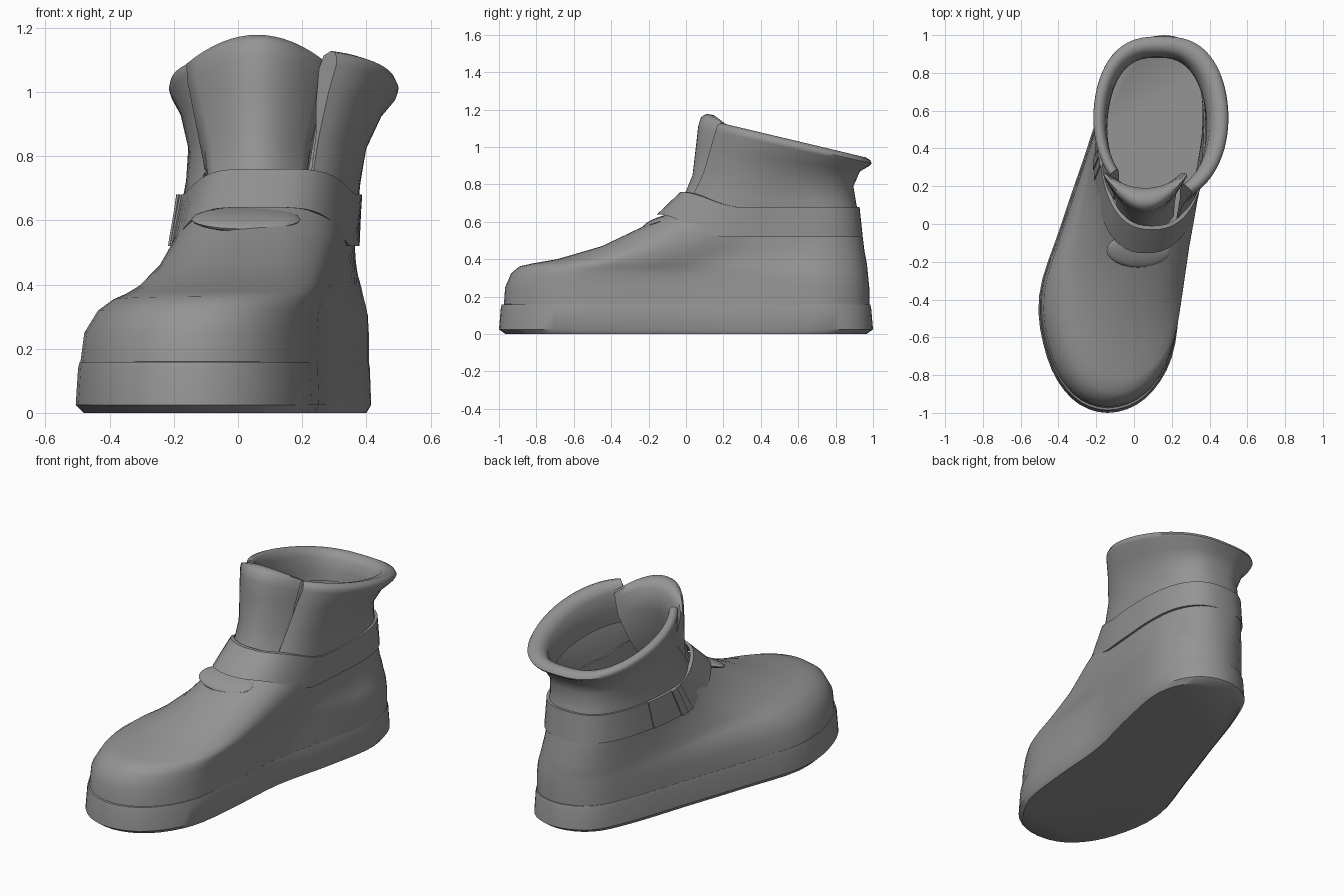
import bpy, bmesh
from math import sin, cos, pi, copysign

if "Cube" in bpy.data.objects:
    bpy.data.objects.remove(bpy.data.objects["Cube"])

SIDES = 64
grey = bpy.data.materials.new("boot grey")
grey.use_nodes = True
GREY = (0.3, 0.3, 0.3, 1)
grey.diffuse_color = GREY
grey.node_tree.nodes["Principled BSDF"].inputs["Base Color"].default_value = GREY

# Footprint: x of each edge at equal angle steps from toe to heel
RIGHT = [-.14, .06, .2, .245, .275, .365, .415, .335, .16]
LEFT = [-.33, -.46, -.503, -.385, -.255, -.145, -.03]
FOOT = RIGHT + LEFT[::-1]


def foot_x(i):
    """Smooth closed interpolation of the footprint."""
    n = len(FOOT)
    p = i * n / SIDES
    k, t = int(p), p % 1
    a, b, c, d = (FOOT[(k + j) % n] for j in (-1, 0, 1, 2))
    return b + t * (c - a + t * (2*a - 5*b + 4*c - d + t * (3*(b - c) + d - a))) / 2


def ring(blend, yf, zf, yb, zb, xl, xr, scale=1, lift=0):
    """Tilted ring, from footprint (blend 0) to rounded ankle (blend 1)."""
    points = []
    for i in range(SIDES):
        a = 2 * pi * i / SIDES
        v, s = -cos(a), sin(a)
        power = .8 if v < 0 else .73
        ankle = (xl + xr) / 2 + (xr - xl) / 2 * copysign(abs(s) ** power, s)
        axis = .04 + .12 * v
        foot = axis + (foot_x(i) - axis) * scale
        mix = blend ** (1.5 + s / 2)
        t = (v + 1) / 2
        g = max(0, (-v - .35) / .65)
        points.append((foot + (ankle - foot) * mix, yf + (yb - yf) * t,
                       zf + (zb - zf) * t + lift * g * g * (3 - 2 * g)))
    return points


def loft(name, rows, around=True, loop=False, base=False, angle=40):
    """Skin a grid of rows; optionally cap the first row or the column ends."""
    bm = bmesh.new()
    grid = [[bm.verts.new(p) for p in row] for row in rows]
    nr, nc = len(grid), len(grid[0])
    for r in range(nr if loop else nr - 1):
        for c in range(nc if around else nc - 1):
            r2, c2 = (r + 1) % nr, (c + 1) % nc
            bm.faces.new((grid[r][c], grid[r][c2], grid[r2][c2], grid[r2][c]))
    if base:
        bm.faces.new(grid[0])
    if not around:
        bm.faces.new([row[0] for row in grid])
        bm.faces.new([row[-1] for row in grid])
    finish(name, bm, angle)


def finish(name, bm, angle):
    bmesh.ops.recalc_face_normals(bm, faces=bm.faces)
    mesh = bpy.data.meshes.new(name)
    bm.to_mesh(mesh)
    bm.free()
    mesh.materials.append(grey)
    obj = bpy.data.objects.new(name, mesh)
    bpy.context.collection.objects.link(obj)
    bpy.ops.object.select_all(action='DESELECT')
    obj.select_set(True)
    bpy.context.view_layer.objects.active = obj
    bpy.ops.object.shade_smooth_by_angle(angle=angle * pi / 180)


# Sole with a closed tread and a lip turned in to the upper
loft("sole", [ring(0, -y, z, y, z, 0, 0, s) for y, z, s in (
    (.965, 0, .95), (1, .025, 1), (.99, .14, .985), (.985, .158, .975),
    (.97, .16, .96))], base=True)

# Hollow foot upper
UPPER = [
    (0, -.975, .14, .98, .14, 0, 0),
    (.05, -.967, .25, .98, .25, -.17, .39),
    (.18, -.935, .325, .975, .3, -.17, .39),
    (.32, -.89, .362, .972, .33, -.17, .39),
    (.43, -.82, .378, .97, .35, -.17, .39),
    (.55, -.69, .4, .965, .39, -.165, .387),
    (.72, -.45, .47, .955, .44, -.16, .385),
    (.87, -.24, .57, .945, .52, -.16, .383),
    (.9, -.09, .645, .925, .6, -.155, .38),
]
loft("foot_upper", [ring(*u, scale=.975) for u in UPPER], angle=65)

# Ankle shaft with rolled collar and short lining, split at the front
SHAFT = [
    (.9, -.085, .62, .935, .58, -.16, .388),
    (.97, 0, .74, .91, .7, -.155, .388),
    (1, .06, .86, .895, .79, -.155, .4),
    (1, .1, 1, .93, .87, -.18, .45),
    (1, .125, 1.09, .982, .9, -.21, .495),
    (1, .13, 1.11, .993, .912, -.215, .5),
    (1, .14, 1.13, .985, .93, -.21, .49),
    (1, .16, 1.135, .96, .945, -.19, .465),
    (1, .18, 1.12, .925, .94, -.165, .425),
    (1, .18, 1.08, .9, .91, -.15, .4),
    (1, .15, .98, .885, .85, -.142, .385),
    (1, .11, .88, .88, .79, -.142, .385),
]
loft("ankle_shaft", [ring(*s)[4:SIDES - 7] for s in SHAFT], around=False, angle=55)

# Tongue: centre y, centre z, half width, backward curve, edge drop
TONGUE = [
    (-.06, .64, .15, .1, 0), (-.01, .74, .155, .12, 0),
    (.035, .85, .165, .13, .02), (.055, 1.02, .2, .16, .05),
    (.065, 1.11, .217, .18, .08), (.08, 1.16, .22, .17, .09),
    (.11, 1.178, .22, .15, .09), (.15, 1.17, .215, .12, .09),
    (.19, 1.13, .21, .08, .09), (.18, 1, .19, .09, .05),
    (.12, .8, .15, .1, 0), (.03, .64, .14, .08, 0),
]
STEPS = [k / 8 for k in range(-8, 9)]
loft("tongue", [[(.06 + w * u, y + bend * u * u, z - drop * u * u) for u in STEPS]
                for y, z, w, bend, drop in TONGUE], around=False, loop=True, angle=55)


# Ankle strap, rising over the instep
def strap_rows(grow):
    low = ring(.86, -.155 - grow, .52, .945 + grow, .52, -.17 - grow, .4 + grow, lift=.12)
    high = ring(.94, -.03 - grow, .68, .928 + grow, .68, -.165 - grow, .4 + grow, lift=.08)
    return [low, high]


loft("ankle_strap", strap_rows(0) + strap_rows(-.02)[::-1], loop=True, angle=30)

# Overlapping strap end and keeper loop on the right side
for name, first, last, grow in (("strap_end", 45, 52, .007), ("strap_keeper", 49, 51, .014)):
    rows = strap_rows(grow) + strap_rows(-.01)[::-1]
    loft(name, [row[first:last] for row in rows], around=False, loop=True, angle=30)

# Rounded tongue tip showing below the strap
bm = bmesh.new()
bmesh.ops.create_uvsphere(bm, u_segments=24, v_segments=12, radius=1)
for v in bm.verts:
    x, y, z = v.co
    v.co = (.025 + .17 * x, -.14 + .09 * y, .603 + .025 * z + .03 * y)
finish("tongue_tip", bm, 40)
